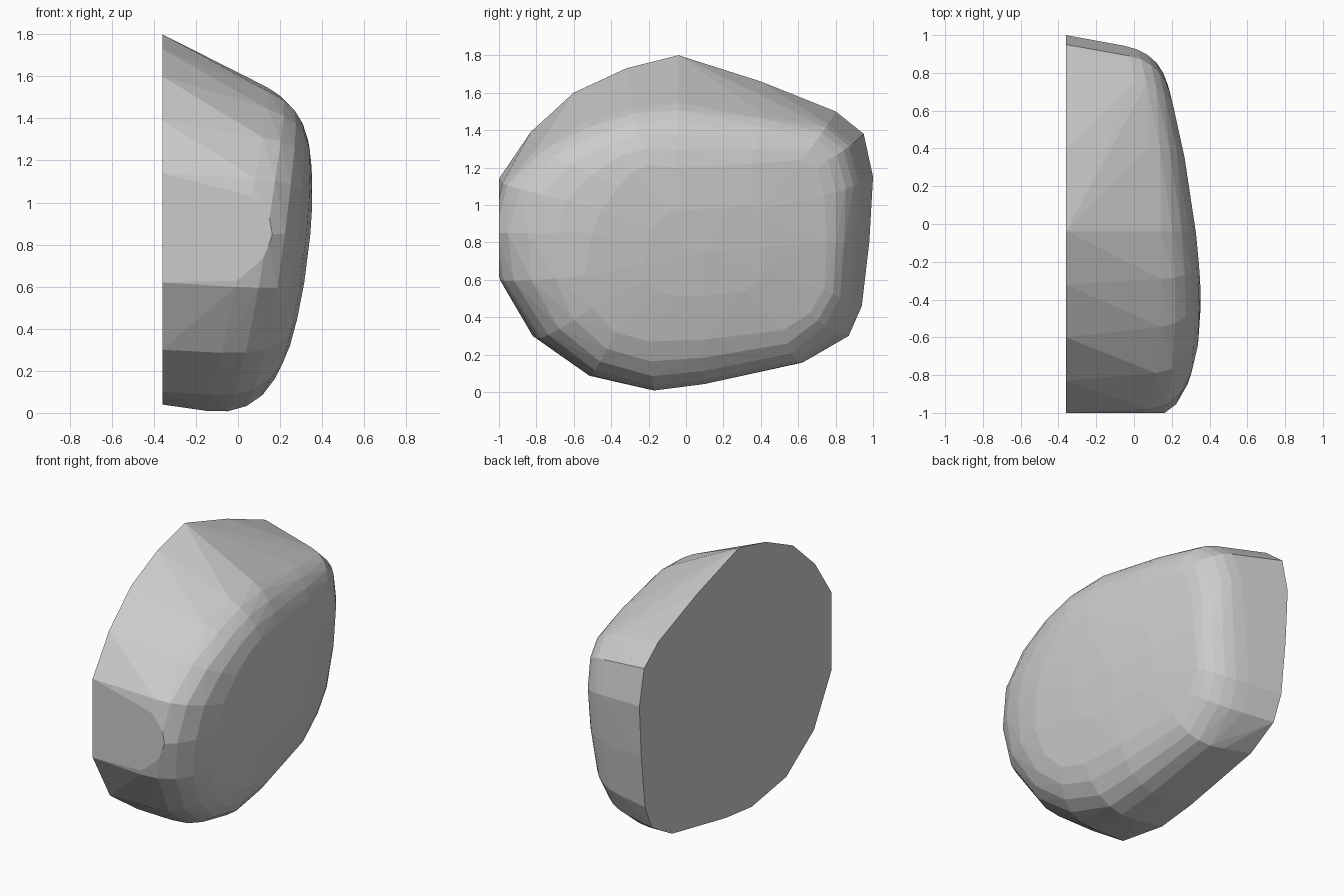
import bpy
import bmesh
from mathutils import Vector

cube = bpy.data.objects.get("Cube")
if cube:
    bpy.data.objects.remove(cube, do_unlink=True)

CUT_X = -0.36      # flat split side of the stone
FRONT_Y = -1.0     # flat front cut
STEPS = 5          # facets across the rounded shoulder

# One spoke per row, going round the stone, as (y, z) pairs:
# point on the split side, shoulder corner, start of the broad face
SPOKES = [
    ((-.04, 1.8), (-.04, 1.46), (-.05, 1.2)),
    ((.4, 1.66), (.4, 1.43), (.35, 1.22)),
    ((.8, 1.5), (.74, 1.4), (.62, 1.24)),
    ((.95, 1.38), (.86, 1.3), (.7, 1.2)),
    ((1, 1.15), (.91, 1.1), (.74, 1.05)),
    ((.98, .8), (.89, .8), (.75, .8)),
    ((.94, .46), (.86, .48), (.74, .55)),
    ((.87, .3), (.78, .32), (.66, .42)),
    ((.66, .18), (.58, .13), (.52, .33)),
    ((.1, .07), (.1, .01), (.1, .28)),
    ((-.17, .04), (-.17, -.03), (-.2, .27)),
    ((-.53, .1), (-.5, .07), (-.38, .32)),
    ((-.82, .3), (-.77, .27), (-.5, .45)),
    ((-1, .62), (-.99, .58), (-.54, .62)),
    ((-1.04, .85), (-1.04, .85), (-.5, .85)),
    ((-1, 1.14), (-.97, 1.1), (-.45, .98)),
    ((-.83, 1.39), (-.77, 1.27), (-.36, 1.1)),
    ((-.6, 1.6), (-.52, 1.38), (-.28, 1.18)),
    ((-.32, 1.73), (-.28, 1.45), (-.2, 1.21)),
]


def on_face(y, z):
    """Point on the gently bulging broad face."""
    u, w = y + .4, z - 1.15
    return Vector((.355 - .04 * u - .1 * u * u - .155 * w * w, y, z))


def spoke_points(side, corner, face):
    """Straight flank followed by a rounded shoulder."""
    root = Vector((CUT_X, *side))
    bend = on_face(*corner)
    end = on_face(*face)
    # the shoulder starts later near the top of the stone
    start = root.lerp(bend, .42 + .18 * side[1])
    points = [root]
    for i in range(STEPS + 1):
        s = i / STEPS
        points.append(start.lerp(bend, s).lerp(bend.lerp(end, s), s))
    return points


# Stone body: wrap all the spokes in a convex skin
bm = bmesh.new()
middle = Vector((.1, .75))
for side, corner, face in SPOKES:
    for point in spoke_points(side, corner, face):
        bm.verts.new(point)
    bm.verts.new(on_face(*Vector(face).lerp(middle, .5)))
bm.verts.new(on_face(*middle))
hull = bmesh.ops.convex_hull(bm, input=bm.verts[:])
spare = {v for v in hull["geom_interior"] + hull["geom_unused"]
         if isinstance(v, bmesh.types.BMVert)}
bmesh.ops.delete(bm, geom=list(spare), context='VERTS')

# Flat front: slice off the nose and close the opening
bmesh.ops.bisect_plane(bm, geom=bm.verts[:] + bm.edges[:] + bm.faces[:],
                       plane_co=(0, FRONT_Y, 0), plane_no=(0, -1, 0),
                       clear_outer=True)
rim = [e for e in bm.edges if e.is_boundary]
bmesh.ops.edgeloop_fill(bm, edges=rim)
bmesh.ops.dissolve_limit(bm, angle_limit=.005, verts=bm.verts[:],
                         edges=bm.edges[:])
bmesh.ops.recalc_face_normals(bm, faces=bm.faces[:])

mesh = bpy.data.meshes.new("stone_half")
bm.to_mesh(mesh)
bm.free()
stone = bpy.data.objects.new("stone_half", mesh)
bpy.context.collection.objects.link(stone)

# Plain grey stone colour
grey = bpy.data.materials.new("stone_grey")
grey.use_nodes = True
colour = (.6, .6, .6, 1)
grey.diffuse_color = colour
grey.node_tree.nodes["Principled BSDF"].inputs["Base Color"].default_value = colour
mesh.materials.append(grey)
